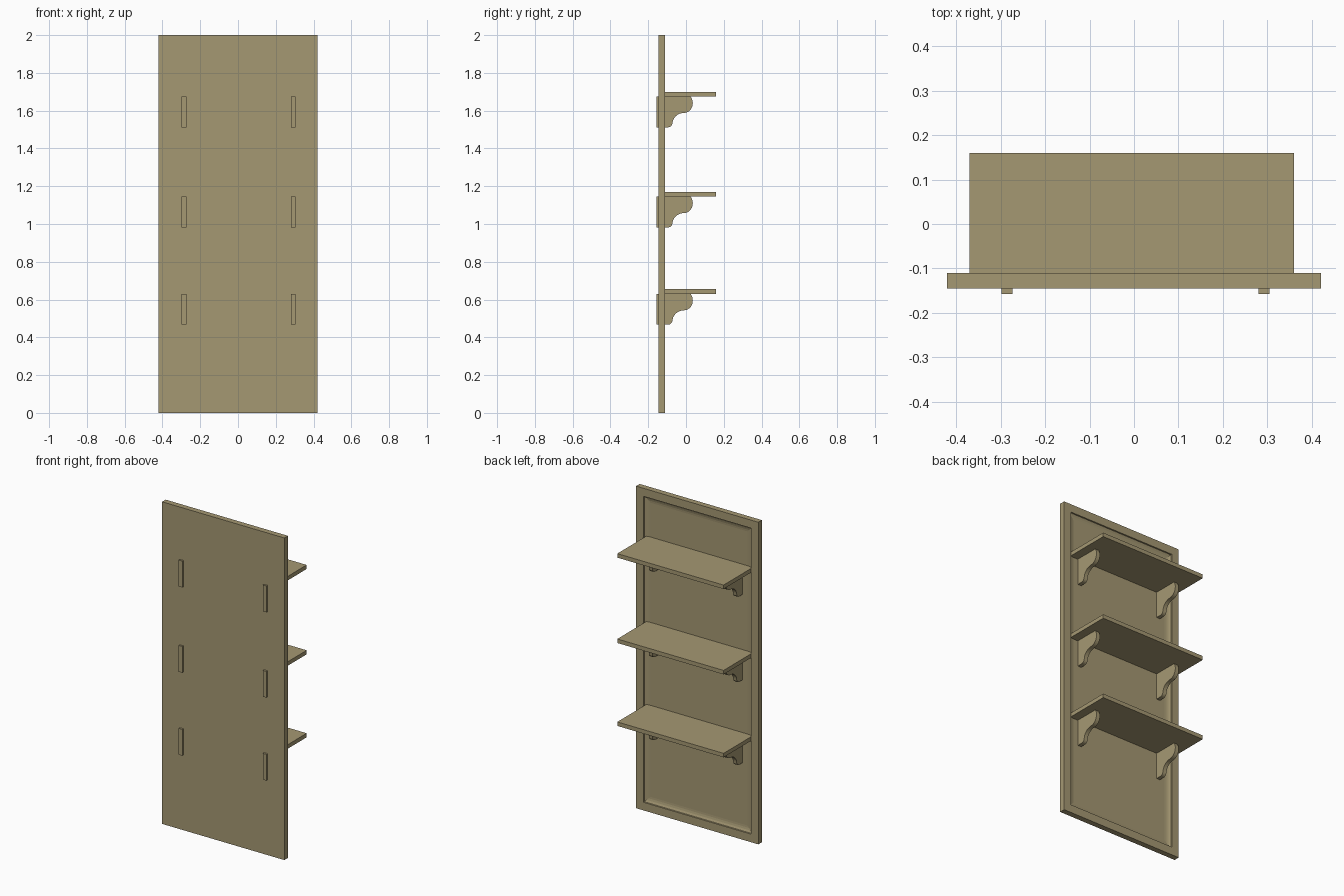
import bpy, bmesh
from math import sin, cos, radians

if "Cube" in bpy.data.objects:
    bpy.data.objects.remove(bpy.data.objects["Cube"], do_unlink=True)

# Single wood colour
wood = bpy.data.materials.new("tan_wood")
wood.use_nodes = True
colour = (0.376, 0.314, 0.171, 1)
wood.diffuse_color = colour
wood.node_tree.nodes["Principled BSDF"].inputs["Base Color"].default_value = colour


def finish(name, bm):
    bmesh.ops.recalc_face_normals(bm, faces=bm.faces)
    mesh = bpy.data.meshes.new(name)
    bm.to_mesh(mesh)
    bm.free()
    mesh.materials.append(wood)
    obj = bpy.data.objects.new(name, mesh)
    bpy.context.collection.objects.link(obj)
    return obj


def box_mesh(x, y, z):
    bm = bmesh.new()
    bmesh.ops.create_cube(bm, size=1)
    for v in bm.verts:
        v.co = [a + (b - a) * (c + 0.5) for (a, b), c in zip((x, y, z), v.co)]
    return bm


def arc(cy, cz, ry, rz, start, end, steps=8):
    angles = [radians(start + (end - start) * i / steps) for i in range(steps + 1)]
    return [(cy + ry * cos(a), cz + rz * sin(a)) for a in angles]


# Back board with a raised rim and a sunken, coved field
BACK, FLOOR = -0.145, -0.128
bm = box_mesh((-0.42, 0.42), (BACK, -0.11), (0, 2))
bm.normal_update()
field = [f for f in bm.faces if f.normal.y > 0.9]
for inset, depth in ((0.05, 0), (0.001, 0.008), (0.012, 0.006), (0.012, 0.003), (0.012, 0.001)):
    bmesh.ops.inset_region(bm, faces=field, thickness=inset, use_even_offset=True)
    for v in field[0].verts:
        v.co.y -= depth
finish("back_board", bm)

# Scrolled bracket outline, measured down from the shelf underside
outline = [(-0.157, 0)]
outline += arc(-0.01, -0.035, 0.046, 0.052, 42, -90, 10)
outline += arc(-0.01, -0.145, 0.062, 0.058, 90, 180)[1:]
outline += arc(-0.095, -0.14, 0.023, 0.023, 0, -90, 6)
outline += [(-0.157, -0.163)]


def bracket(name, x, z):
    bm = bmesh.new()
    face = bm.faces.new([bm.verts.new((x, py, z + pz)) for py, pz in outline])
    side = bmesh.ops.extrude_face_region(bm, geom=[face])["geom"]
    for v in side:
        if isinstance(v, bmesh.types.BMVert):
            v.co.x += 0.025
    obj = finish(name, bm)
    bpy.ops.object.select_all(action="DESELECT")
    obj.select_set(True)
    bpy.context.view_layer.objects.active = obj
    bpy.ops.object.shade_smooth_by_angle(angle=radians(30))


# Three shelves, each on two brackets that pass through the board
for level, z in (("lower", 0.63), ("middle", 1.145), ("upper", 1.675)):
    finish(level + "_shelf", box_mesh((-0.37, 0.36), (FLOOR, 0.16), (z, z + 0.025)))
    bracket(level + "_right_bracket", -0.298, z)
    bracket(level + "_left_bracket", 0.28, z)
